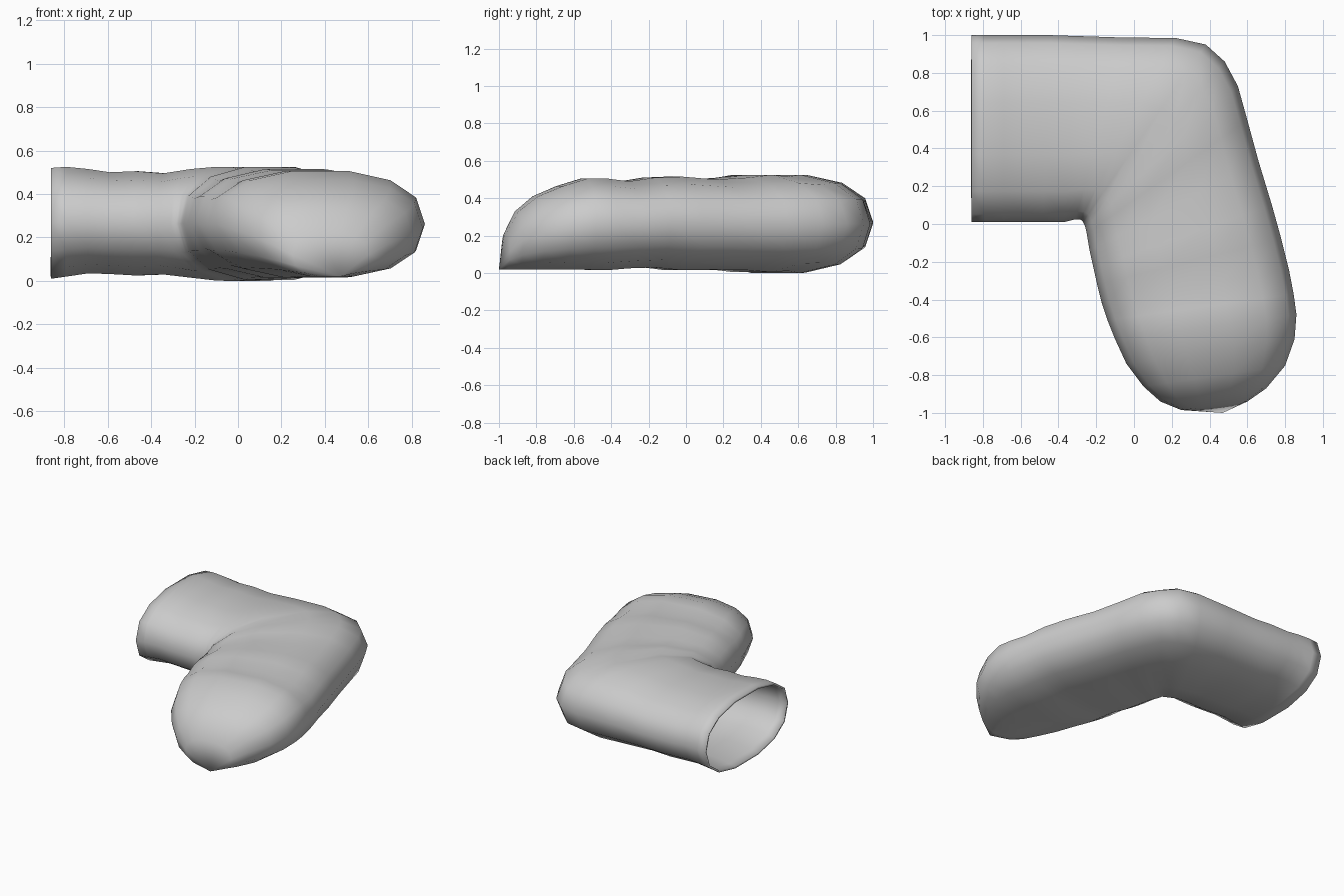
import bpy, bmesh
from math import sin, cos, pi, copysign

if "Cube" in bpy.data.objects:
    bpy.data.objects.remove(bpy.data.objects["Cube"])

SIDES = 14

# Cross-sections from cuff to toe: inner x, inner y, outer x, outer y, low z, high z
RINGS = [
    (-.86, .01, -.86, 1.0, .01, .52), (-.79, .01, -.79, 1.0, .02, .525),
    (-.69, .01, -.69, 1.0, .035, .515), (-.59, .01, -.59, 1.0, .032, .50),
    (-.48, .01, -.45, 1.0, .025, .505), (-.37, .01, -.3, .995, .03, .495),
    (-.31, .025, -.05, .987, .015, .515), (-.285, .025, .22, .985, .002, .525),
    (-.27, .012, .38, .95, .0, .525), (-.262, -.005, .48, .86, .012, .515),
    (-.257, -.02, .55, .73, .005, .525), (-.25, -.05, .60, .55, .015, .51),
    (-.235, -.14, .66, .33, .018, .50), (-.215, -.23, .73, .10, .015, .515),
    (-.195, -.32, .78, -.08, .03, .51), (-.17, -.42, .82, -.24, .025, .49),
    (-.14, -.51, .845, -.37, .015, .505), (-.10, -.61, .86, -.48, .018, .505),
    (-.04, -.74, .85, -.61, .02, .465), (.05, -.86, .80, -.75, .02, .41),
    (.14, -.94, .70, -.87, .02, .33), (.25, -.985, .60, -.94, .02, .22),
]
TIP = (.47, -1.0, .02)


def rounded(v, power=.85):
    return copysign(abs(v) ** power, v)


# Sock tube: loft the rings, then close the toe at a low point
bm = bmesh.new()
z_peak = max(rounded(sin(2 * pi * k / SIDES)) for k in range(SIDES))
loops = []
for ix, iy, ox, oy, lo, hi in RINGS:
    loop = []
    for k in range(SIDES):
        a = 2 * pi * k / SIDES
        u = .5 + .5 * rounded(cos(a))
        w = .5 + .5 * rounded(sin(a)) / z_peak
        loop.append(bm.verts.new((ix + (ox - ix) * u, iy + (oy - iy) * u,
                                  lo + (hi - lo) * w)))
    loops.append(loop)

for a, b in zip(loops, loops[1:]):
    for k in range(SIDES):
        j = (k + 1) % SIDES
        bm.faces.new((a[k], a[j], b[j], b[k]))
tip = bm.verts.new(TIP)
for k in range(SIDES):
    bm.faces.new((loops[-1][k], loops[-1][(k + 1) % SIDES], tip))

bmesh.ops.recalc_face_normals(bm, faces=bm.faces)
mesh = bpy.data.meshes.new("sock")
bm.to_mesh(mesh)
bm.free()
sock = bpy.data.objects.new("sock", mesh)
bpy.context.collection.objects.link(sock)
for p in mesh.polygons:
    p.use_smooth = True

# Thin fabric wall with an open cuff
wall = sock.modifiers.new("fabric", 'SOLIDIFY')
wall.thickness = .015
wall.offset = -1
